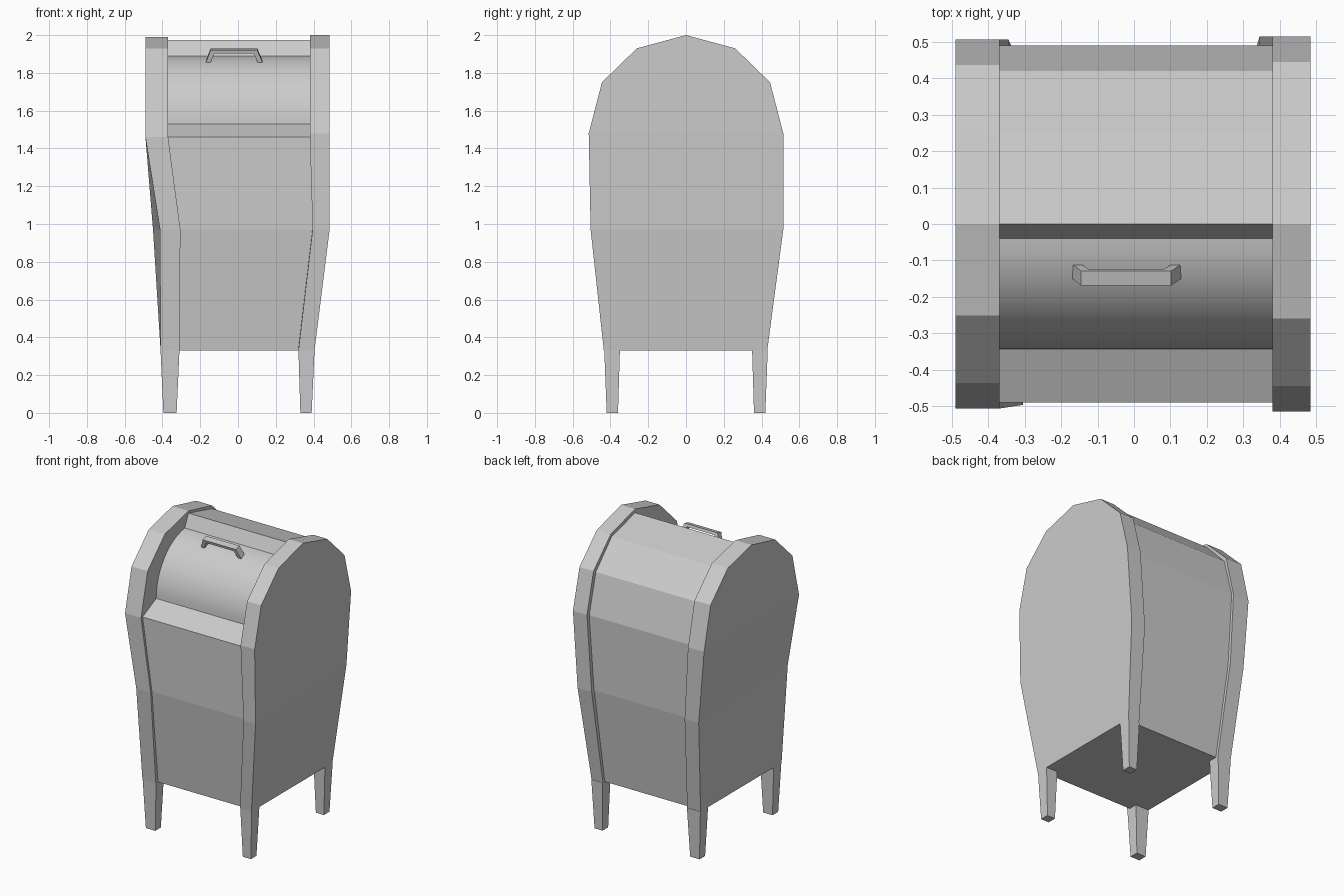
import bpy, bmesh, math

if "Cube" in bpy.data.objects:
    bpy.data.objects.remove(bpy.data.objects["Cube"])


def loft(name, rings):
    """Skin a list of equal-length vertex rings and cap both ends."""
    bm = bmesh.new()
    rows = [[bm.verts.new(p) for p in r] for r in rings]
    n = len(rows[0])
    for a, b in zip(rows, rows[1:]):
        for i in range(n):
            j = (i + 1) % n
            bm.faces.new((a[i], a[j], b[j], b[i]))
    bm.faces.new(rows[0])
    bm.faces.new(rows[-1])
    bmesh.ops.remove_doubles(bm, verts=bm.verts, dist=1e-5)
    bmesh.ops.recalc_face_normals(bm, faces=bm.faces)
    me = bpy.data.meshes.new(name)
    bm.to_mesh(me)
    bm.free()
    ob = bpy.data.objects.new(name, me)
    bpy.context.collection.objects.link(ob)
    return ob


def section(z, yf, yb, front, back):
    """Four-cornered horizontal section: front/back are (outer x, inner x)."""
    return [(front[0], yf, z), (front[1], yf, z), (back[1], yb, z), (back[0], yb, z)]


def side_panel(name, low, mid_f, mid_b, top, w, shoulder, peak):
    rows = [section(0.33, -0.435, 0.43, low, low),
            section(0.97, -w + 0.01, w, mid_f, mid_b)]
    for z, y in ((shoulder, w), (1.75, w - 0.07), (1.93, w - 0.255), (peak, 0)):
        rows.append(section(z, -y, y, top, top))
    loft(name, rows)


# side panels with domed tops, flaring from the legs upward
side_panel("right_side_panel", (0.405, 0.32), (0.485, 0.395), (0.45, 0.345),
           (0.485, 0.38), 0.515, 1.48, 2.0)
side_panel("left_side_panel", (-0.41, -0.31), (-0.413, -0.305), (-0.45, -0.345),
           (-0.49, -0.37), 0.507, 1.46, 1.99)

# tapered legs
for side, top, foot in (("left", (-0.41, -0.31), (-0.395, -0.325)),
                        ("right", (0.405, 0.32), (0.39, 0.33))):
    for end, s in (("front", -1), ("back", 1)):
        loft(f"{end}_{side}_leg",
             [section(0.33, s * 0.4325, s * 0.35, top, top),
              section(0, s * 0.42, s * 0.36, foot, foot)])

# body: back, roof, step, rounded door, sloped sill and front in one profile
STEPS = 14
end = math.acos(0.04 / 0.345)
door = [(-0.345 * math.cos(end * i / STEPS), 1.53 + 0.362 * math.sin(end * i / STEPS))
        for i in range(STEPS + 1)]
profile = [(-0.41, 0.33), (-0.483, 0.97), (-0.49, 1.46)] + door + [
    (0, 1.975), (0.25, 1.91), (0.42, 1.735), (0.49, 1.47), (0.487, 0.97), (0.41, 0.33)]
body = loft("body_with_door", [[(x, y, z) for y, z in profile] for x in (-0.39, 0.398)])
for f in body.data.polygons:
    c = f.center
    f.use_smooth = abs(f.normal.x) < 0.5 and 1.53 < c.z < 1.892 and -0.35 < c.y < -0.04

# door handle: bent bar
outer = [(-0.17, 1.865), (-0.145, 1.93), (0.102, 1.93), (0.13, 1.865)]
inner = [(-0.145, 1.865), (-0.125, 1.912), (0.082, 1.912), (0.105, 1.865)]
rings = []
for (xo, zo), (xi, zi) in zip(outer, inner):
    yo, yi = -0.15 - (zo - 1.865) * 0.3, -0.15 - (zi - 1.865) * 0.3
    rings.append([(xo, yo, zo - 0.01), (xi, yi, zi - 0.01),
                  (xi, yi + 0.04, zi), (xo, yo + 0.04, zo)])
loft("door_handle", rings)
